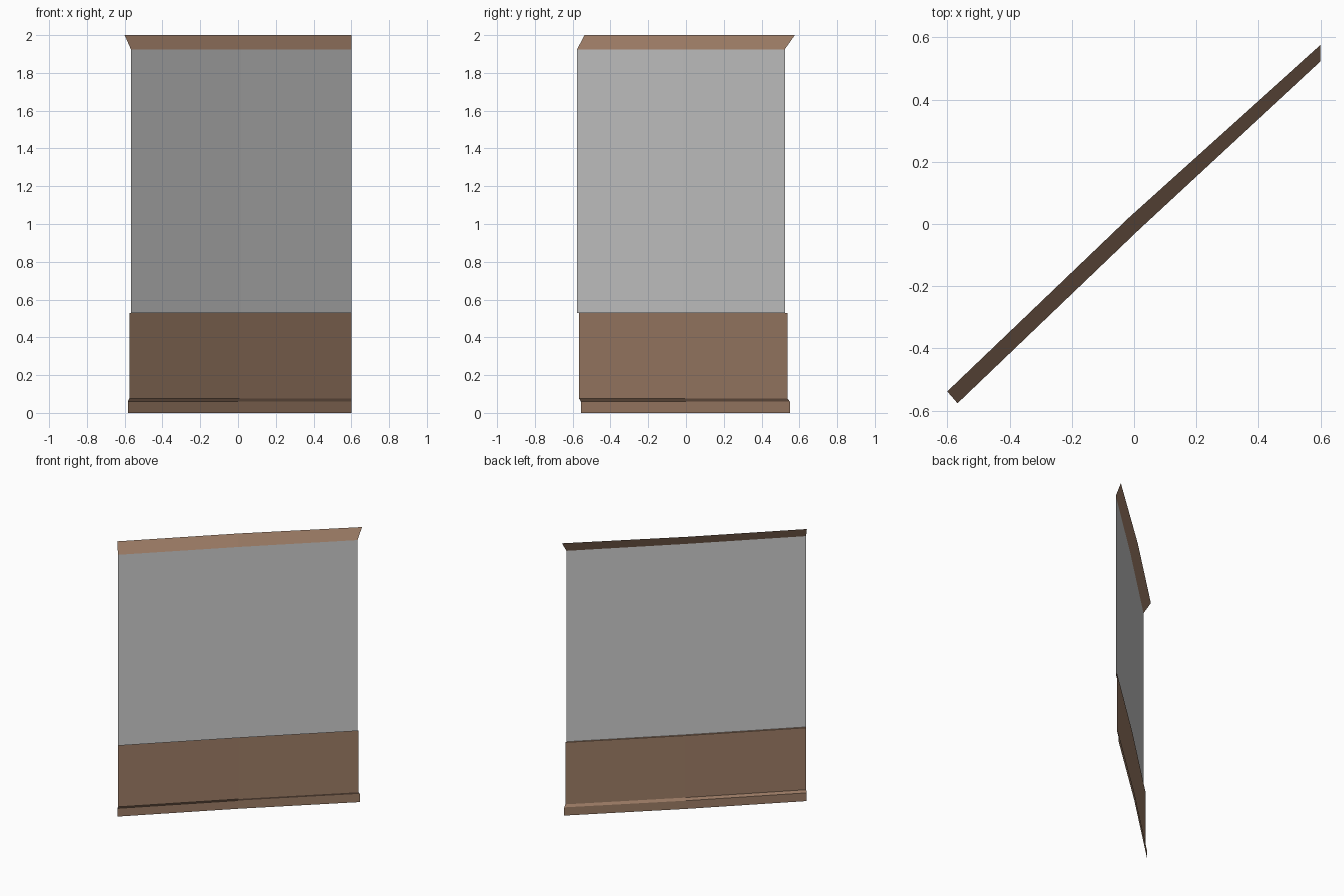
import bpy, bmesh
from mathutils import Vector

if "Cube" in bpy.data.objects:
    bpy.data.objects.remove(bpy.data.objects["Cube"])


def material(name, rgb):
    m = bpy.data.materials.new(name)
    m.diffuse_color = (*rgb, 1)
    m.use_nodes = True
    m.node_tree.nodes["Principled BSDF"].inputs["Base Color"].default_value = m.diffuse_color
    return m


BROWN = material("brown wood", (0.35, 0.21, 0.137))
GREY = material("grey plaster", (0.62, 0.62, 0.62))

# Slightly bent wall line: (point on the wall, full moulding offset towards the room)
STATIONS = [
    (Vector((-0.567, -0.576)), Vector((-0.033, 0.038))),
    (Vector((0.017, -0.017)), Vector((-0.034, 0.037))),
    (Vector((0.600, 0.523)), Vector((0.0, 0.053))),
]


def sweep(name, profile, mat):
    """Sweep an open profile of (offset fraction, height) along the wall line."""
    bm = bmesh.new()
    rows = []
    for p, off in STATIONS:
        rows.append([bm.verts.new((*(p + off * f), z)) for f, z in profile])
    for a, b in zip(rows, rows[1:]):
        for i in range(len(profile) - 1):
            bm.faces.new((b[i], a[i], a[i + 1], b[i + 1]))
    me = bpy.data.meshes.new(name)
    bm.to_mesh(me)
    bm.free()
    me.materials.append(mat)
    ob = bpy.data.objects.new(name, me)
    bpy.context.collection.objects.link(ob)
    return ob


# Skirting board with sloped top
sweep("skirting_board", [(0.5, 0), (0.5, 0.06), (0.25, 0.077)], BROWN)
# Lower wood panelling with a thin top ledge
sweep("wainscot", [(0.25, 0.077), (0.25, 0.53), (0, 0.53)], BROWN)
# Plain upper wall
sweep("wall", [(0, 0.53), (0, 1.925)], GREY)
# Crown moulding leaning into the room
sweep("crown_moulding", [(0, 1.925), (1, 2.0)], BROWN)
